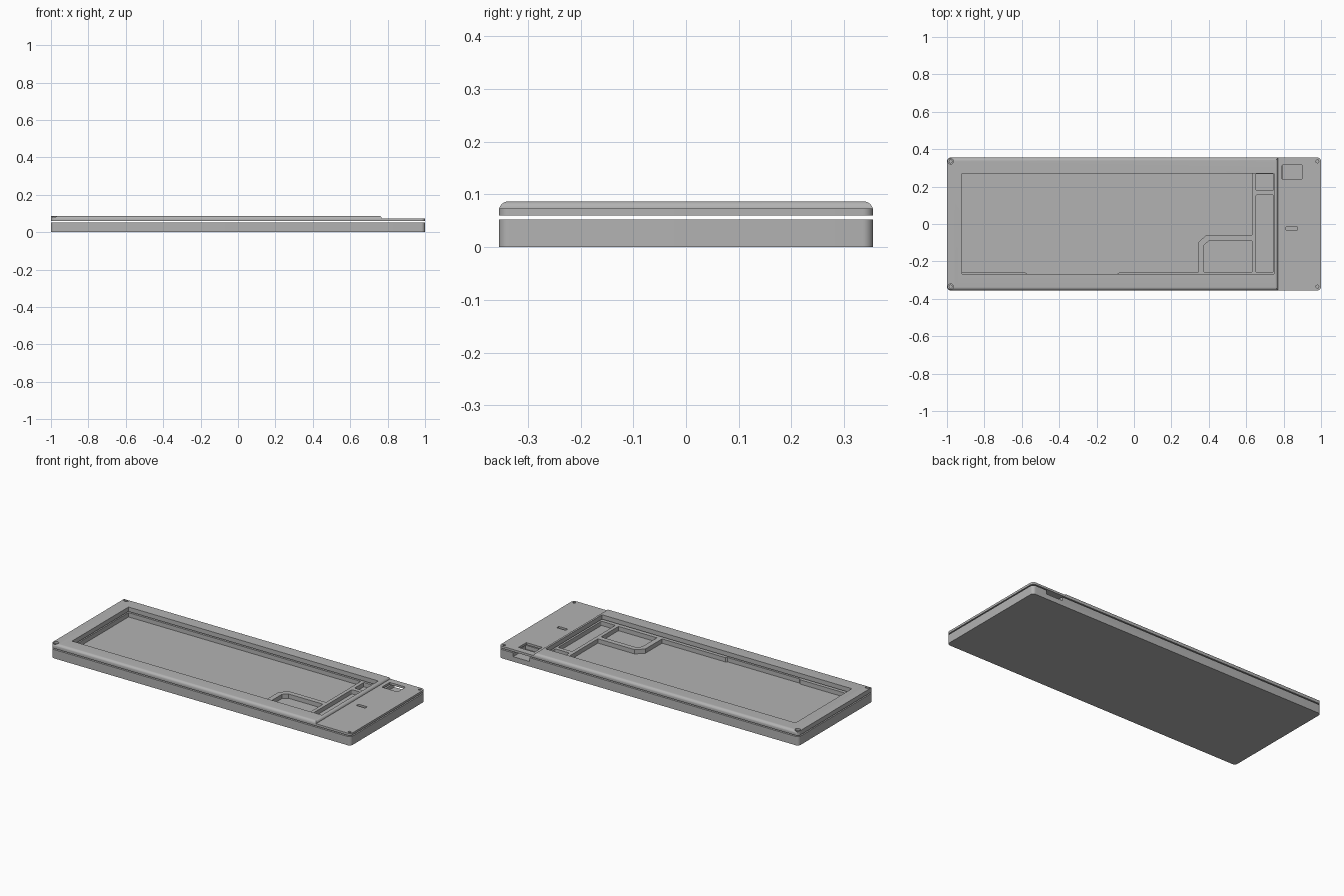
import bpy
import bmesh
import math
from mathutils import Vector

cube = bpy.data.objects.get("Cube")
if cube:
    bpy.data.objects.remove(cube, do_unlink=True)

grey = bpy.data.materials.new("mid_grey")
grey.use_nodes = True
GREY = (0.45, 0.45, 0.45, 1)
grey.diffuse_color = GREY
grey.node_tree.nodes["Principled BSDF"].inputs["Base Color"].default_value = GREY

HALF_X, HALF_Y = 1.0, 0.355
BASE_TOP, LID_LOW, PLATE_TOP, LID_TOP = 0.053, 0.06, 0.073, 0.087
FLOOR = 0.027


def extrude(name, points, start, end, axis="z"):
    """Solid made by sweeping a closed 2D outline along one axis."""
    place = {"z": lambda a, b, t: (a, b, t),
             "x": lambda a, b, t: (t, a, b),
             "y": lambda a, b, t: (a, t, b)}[axis]
    bm = bmesh.new()
    face = bm.faces.new([bm.verts.new(place(a, b, start)) for a, b in points])
    swept = bmesh.ops.extrude_face_region(bm, geom=[face])["geom"]
    move = Vector(place(0, 0, end - start))
    bmesh.ops.translate(bm, vec=move,
                        verts=[g for g in swept if isinstance(g, bmesh.types.BMVert)])
    bmesh.ops.recalc_face_normals(bm, faces=bm.faces)
    mesh = bpy.data.meshes.new(name)
    bm.to_mesh(mesh)
    bm.free()
    mesh.materials.append(grey)
    obj = bpy.data.objects.new(name, mesh)
    bpy.context.collection.objects.link(obj)
    return obj


def arc(cx, cy, r, a0, a1, steps=8):
    angles = [math.radians(a0 + (a1 - a0) * i / steps) for i in range(steps + 1)]
    return [(cx + r * math.cos(a), cy + r * math.sin(a)) for a in angles]


def rounded(x0, x1, y0, y1, r):
    return (arc(x1 - r, y1 - r, r, 0, 90) + arc(x0 + r, y1 - r, r, 90, 180)
            + arc(x0 + r, y0 + r, r, 180, 270) + arc(x1 - r, y0 + r, r, 270, 360))


def circle(cx, cy, r):
    return arc(cx, cy, r, 0, 360, 24)[:-1]


def combine(target, tool, operation="DIFFERENCE"):
    """Apply a boolean and discard the tool."""
    tool.hide_render = True
    mod = target.modifiers.new("cut", "BOOLEAN")
    mod.operation, mod.object, mod.solver = operation, tool, "EXACT"
    bpy.context.view_layer.objects.active = target
    bpy.ops.object.modifier_apply(modifier=mod.name)
    bpy.data.objects.remove(tool, do_unlink=True)


def cut(target, outline, z0, z1):
    combine(target, extrude("cutter", outline, z0, z1))


plan = rounded(-HALF_X, HALF_X, -HALF_Y, HALF_Y, 0.02)

# Lower tray with its main chamfered cavity
base = extrude("base_tray", plan, 0, BASE_TOP)
main_cavity = [(-0.92, 0.27), (0.63, 0.27), (0.63, -0.06), (0.385, -0.06),
               (0.342, -0.1), (0.342, -0.26), (-0.08, -0.26), (-0.09, -0.268),
               (-0.57, -0.268), (-0.58, -0.26), (-0.92, -0.26)]
cut(base, main_cavity, FLOOR, 0.1)

# Small pockets separated by thin ribs
corner_pocket = [(0.63, -0.09), (0.4, -0.09), (0.373, -0.115),
                 (0.373, -0.256), (0.63, -0.256)]
cut(base, corner_pocket, FLOOR, 0.1)
cut(base, rounded(0.652, 0.745, -0.258, 0.155, 0.005), FLOOR, 0.1)
cut(base, rounded(0.652, 0.745, 0.18, 0.268, 0.005), FLOOR, 0.1)

# Connector bay open through the back wall
cut(base, rounded(0.795, 0.905, 0.235, 0.4, 0.005), 0.03, 0.1)

# Lid with rounded long edges
lid = extrude("top_frame", plan, LID_LOW, LID_TOP)
R = 0.018
section = ([(-HALF_Y, 0.0), (HALF_Y, 0.0)]
           + arc(HALF_Y - R, LID_TOP - R, R, 0, 90)
           + arc(-HALF_Y + R, LID_TOP - R, R, 90, 180))
combine(lid, extrude("section", section, -1.1, 1.1, "x"), "INTERSECT")

# Lowered end plate with a curved step
step = ([(0.755, 0.1), (0.755, LID_TOP)]
        + arc(0.755, PLATE_TOP, LID_TOP - PLATE_TOP, 90, 0)[1:]
        + [(1.1, PLATE_TOP), (1.1, 0.1)])
combine(lid, extrude("step", step, -0.5, 0.5, "y"))

# Main window, display window and slot
cut(lid, rounded(-0.92, 0.748, -0.268, 0.27, 0.003), 0.055, 0.1)
cut(lid, rounded(0.792, 0.898, 0.24, 0.315, 0.003), 0.055, 0.1)
cut(lid, rounded(0.813, 0.873, -0.034, -0.014, 0.005), 0.055, 0.1)

# Screw holes, counterbored at the thick end
for side in (-1, 1):
    y = side * 0.335
    cut(lid, circle(-0.98, y, 0.015), 0.075, 0.1)
    cut(lid, circle(-0.98, y, 0.008), 0.055, 0.1)
    cut(lid, circle(0.98, y, 0.008), 0.055, 0.1)

# Smooth the curved edges only
for obj in (base, lid):
    bpy.ops.object.select_all(action="DESELECT")
    obj.select_set(True)
    bpy.context.view_layer.objects.active = obj
    bpy.ops.object.shade_smooth_by_angle(angle=math.radians(30))
